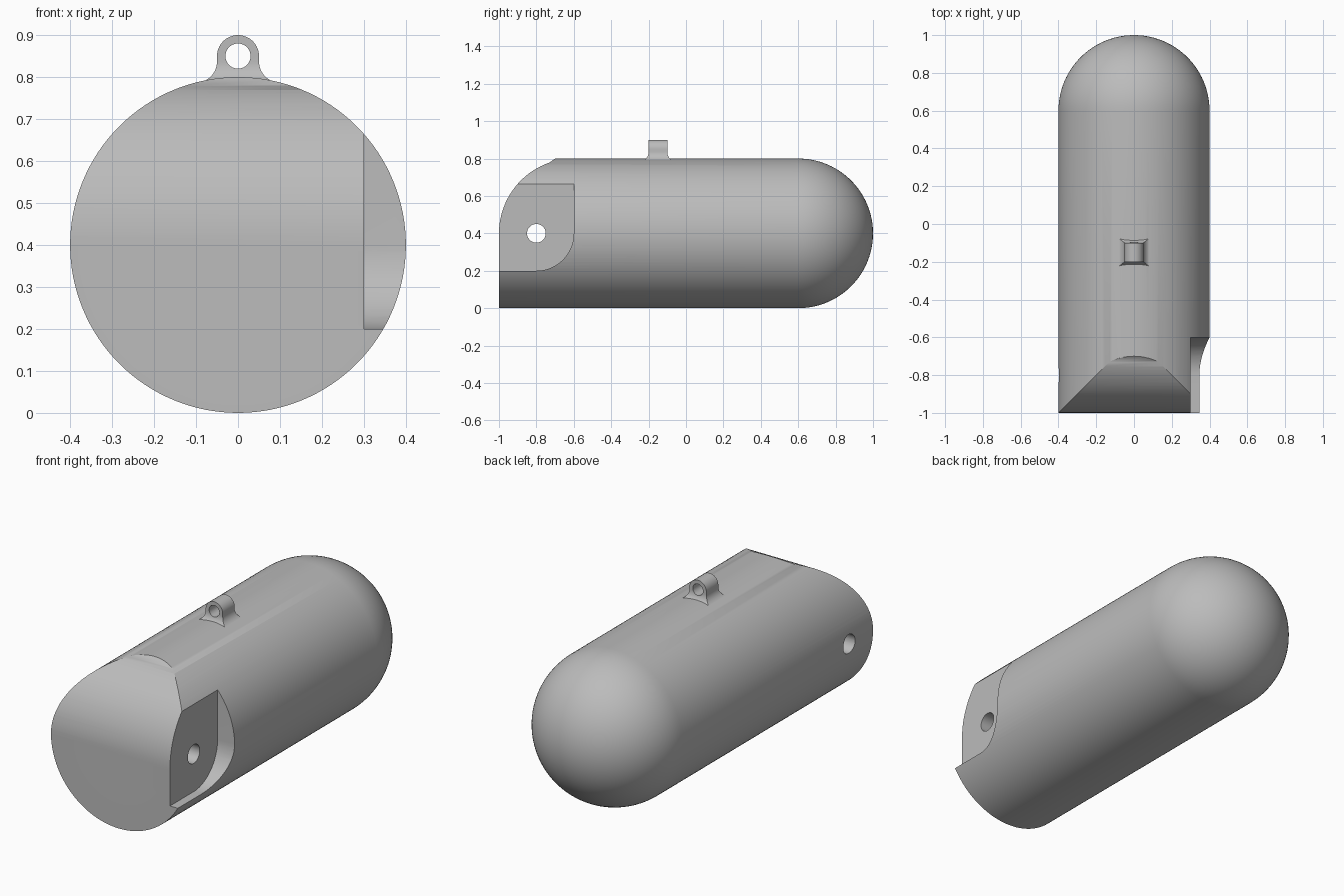
import bpy, bmesh, math
from mathutils import Vector

cube = bpy.data.objects.get("Cube")
if cube:
    bpy.data.objects.remove(cube, do_unlink=True)

grey = bpy.data.materials.new("plain grey")
grey.use_nodes = True
colour = (0.5, 0.5, 0.5, 1)
grey.diffuse_color = colour
grey.node_tree.nodes["Principled BSDF"].inputs["Base Color"].default_value = colour


def finish(bm, name):
    bmesh.ops.remove_doubles(bm, verts=bm.verts, dist=1e-5)
    bmesh.ops.recalc_face_normals(bm, faces=bm.faces)
    mesh = bpy.data.meshes.new(name)
    bm.to_mesh(mesh)
    bm.free()
    mesh.materials.append(grey)
    obj = bpy.data.objects.new(name, mesh)
    bpy.context.collection.objects.link(obj)
    return obj


def arc(cx, cy, r, start, end, n):
    angles = [math.radians(start + (end - start) * i / n) for i in range(n + 1)]
    return [(cx + r * math.cos(a), cy + r * math.sin(a)) for a in angles]


def prism(name, outline, axis, lo, hi):
    """Extrude an outline along x (points are y, z) or along y (points are x, z)."""
    bm = bmesh.new()
    place = (lambda p, d: (d, p[0], p[1])) if axis == "x" else (lambda p, d: (p[0], d, p[1]))
    face = bm.faces.new([bm.verts.new(place(p, lo)) for p in outline])
    new = bmesh.ops.extrude_face_region(bm, geom=[face])["geom"]
    bmesh.ops.translate(bm, verts=[v for v in new if isinstance(v, bmesh.types.BMVert)],
                        vec=Vector(place((0, 0), hi - lo)))
    return finish(bm, name)


def combine(target, tool, operation):
    mod = target.modifiers.new(operation, "BOOLEAN")
    mod.operation, mod.solver, mod.object = operation, "EXACT", tool
    graph = bpy.context.evaluated_depsgraph_get()
    mesh = bpy.data.meshes.new_from_object(target.evaluated_get(graph))
    target.modifiers.clear()
    target.data = mesh
    bpy.data.objects.remove(tool, do_unlink=True)


# Round body with a domed back, turned around its long axis
R = 0.4
profile = [(0, -1), (R, -1)] + arc(0, 0.6, R, 0, 90, 24)
bm = bmesh.new()
verts = [bm.verts.new((r, y, R)) for r, y in profile]
edges = [bm.edges.new(pair) for pair in zip(verts, verts[1:])]
bmesh.ops.spin(bm, geom=verts + edges, cent=(0, 0, R), axis=(0, 1, 0),
               angle=math.tau, steps=128)
body = finish(bm, "body")

# Rounded upper nose
nose = arc(-0.6, R, R, 180, 109, 20) + [(-0.7, 0.8), (-0.7, 1), (-1.2, 1), (-1.2, R)]
combine(body, prism("nose_cutter", nose, "x", -1, 1), "DIFFERENCE")

# Flat side recess with one rounded corner
recess = [(-1.2, 0.2)] + arc(-0.8, 0.4, 0.2, -90, 0, 20) + [(-0.6, 1), (-1.2, 1)]
combine(body, prism("recess_cutter", recess, "x", 0.3, 1), "DIFFERENCE")

# Cross hole through the nose
hole = arc(-0.8, R, 0.05, 0, 360, 48)[:-1]
combine(body, prism("hole_cutter", hole, "x", -1, 1), "DIFFERENCE")

# Hanging lug: flared foot, round top and eye
bm = bmesh.new()
rings = []
for i in range(-1, 13):
    a = math.radians(90 * max(i, 0) / 12)
    hx = 0.1 - 0.05 * math.sin(a)
    hy = 0.09 - 0.04 * math.sin(a)
    z = 0.837 - 0.05 * math.cos(a) if i >= 0 else 0.76
    rings.append([bm.verts.new((sx * hx, sy * hy - 0.15, z))
                  for sx, sy in ((-1, -1), (1, -1), (1, 1), (-1, 1))])
for low, high in zip(rings, rings[1:]):
    for k in range(4):
        bm.faces.new((low[k], low[k - 1], high[k - 1], high[k]))
bm.faces.new(rings[0])
bm.faces.new(rings[-1])
lug = finish(bm, "lug")
top = [(-0.05, 0.82), (0.05, 0.82)] + arc(0, 0.85, 0.05, 0, 180, 32)
combine(lug, prism("lug_top", top, "y", -0.2, -0.1), "UNION")
combine(body, lug, "UNION")
eye = arc(0, 0.85, 0.03, 0, 360, 40)[:-1]
combine(body, prism("eye_cutter", eye, "y", -0.4, 0.1), "DIFFERENCE")

# Smooth curves, sharp cuts
bpy.ops.object.select_all(action="DESELECT")
body.select_set(True)
bpy.context.view_layer.objects.active = body
bpy.ops.object.shade_smooth_by_angle(angle=math.radians(30))
